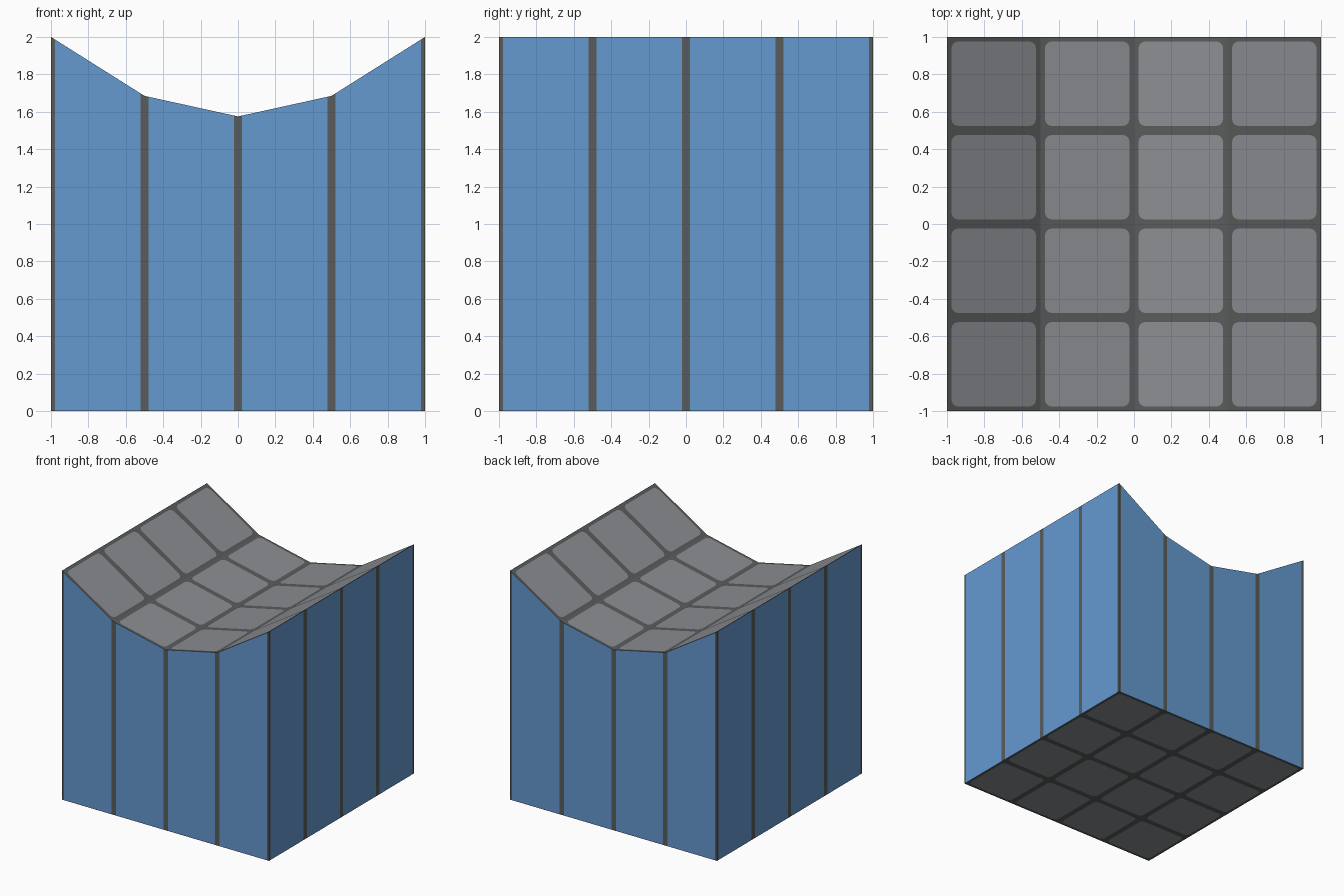
import bpy, bmesh, math

if "Cube" in bpy.data.objects:
    bpy.data.objects.remove(bpy.data.objects["Cube"])


def material(name, color):
    m = bpy.data.materials.new(name)
    m.diffuse_color = (*color, 1)
    m.use_nodes = True
    m.node_tree.nodes["Principled BSDF"].inputs["Base Color"].default_value = m.diffuse_color
    return m


BLUE = material("blue_wall", (0.130, 0.319, 0.631))
DARK = material("dark_trim", (0.100, 0.108, 0.108))
GREY = material("grey_tile", (0.262, 0.270, 0.288))

XS = [-1, -0.5, 0, 0.5, 1]
TOP = [2.0, 1.685, 1.575, 1.685, 2.0]
GAP, RADIUS, TRIM = 0.0245, 0.035, 0.0215


def top_z(x):
    """Height of the faceted trough at x."""
    i = min(3, max(0, int((x + 1) / 0.5)))
    return TOP[i] + (TOP[i + 1] - TOP[i]) * (x - XS[i]) / 0.5


def finish(name, bm, mats):
    bmesh.ops.remove_doubles(bm, verts=bm.verts, dist=1e-5)
    me = bpy.data.meshes.new(name)
    bm.to_mesh(me)
    bm.free()
    for m in mats:
        me.materials.append(m)
    ob = bpy.data.objects.new(name, me)
    bpy.context.collection.objects.link(ob)
    return ob


def tiled_sheet(name, height, up):
    """4 x 4 rounded tiles cut into a dark frame, laid on height(x)."""
    bm = bmesh.new()

    def face(pts, mat):
        pts = pts if up else pts[::-1]
        f = bm.faces.new([bm.verts.new((x, y, height(x))) for x, y in pts])
        f.material_index = mat

    half = 0.25 - GAP
    for cx in (-0.75, -0.25, 0.25, 0.75):
        for cy in (-0.75, -0.25, 0.25, 0.75):
            arcs, corners = [], []
            for k, (sx, sy) in enumerate([(1, 1), (-1, 1), (-1, -1), (1, -1)]):
                ox, oy = cx + sx * (half - RADIUS), cy + sy * (half - RADIUS)
                angles = [math.radians(90 * k + 22.5 * j) for j in range(5)]
                arcs.append([(ox + RADIUS * math.cos(a), oy + RADIUS * math.sin(a)) for a in angles])
                corners.append((cx + sx * 0.25, cy + sy * 0.25))
            face([p for arc in arcs for p in arc], 1)
            for k in range(4):
                n = (k + 1) % 4
                for a, b in zip(arcs[k], arcs[k][1:]):
                    face([corners[k], b, a], 0)
                face([corners[k], corners[n], arcs[n][0], arcs[k][-1]], 0)
    return finish(name, bm, [DARK, GREY])


def wall(name, place, height, flip):
    """Upright wall with narrow dark strips at every quarter."""
    bm = bmesh.new()
    cuts = sorted({min(1, max(-1, x + d)) for x in XS for d in (-TRIM, 0, TRIM)})
    for a, b in zip(cuts, cuts[1:]):
        pts = [(a, 0), (b, 0), (b, height(b)), (a, height(a))]
        if flip:
            pts.reverse()
        f = bm.faces.new([bm.verts.new((*place(t), z)) for t, z in pts])
        f.material_index = 1 if b - a < 0.1 else 0
    return finish(name, bm, [BLUE, DARK])


# four walls: front and back follow the trough profile
wall("front_wall", lambda t: (t, -1), top_z, False)
wall("back_wall", lambda t: (t, 1), top_z, True)
wall("right_wall", lambda t: (1, t), lambda t: 2, False)
wall("left_wall", lambda t: (-1, t), lambda t: 2, True)

# tiled trough on top and tiled base
tiled_sheet("top_surface", top_z, True)
tiled_sheet("base", lambda x: 0, False)
